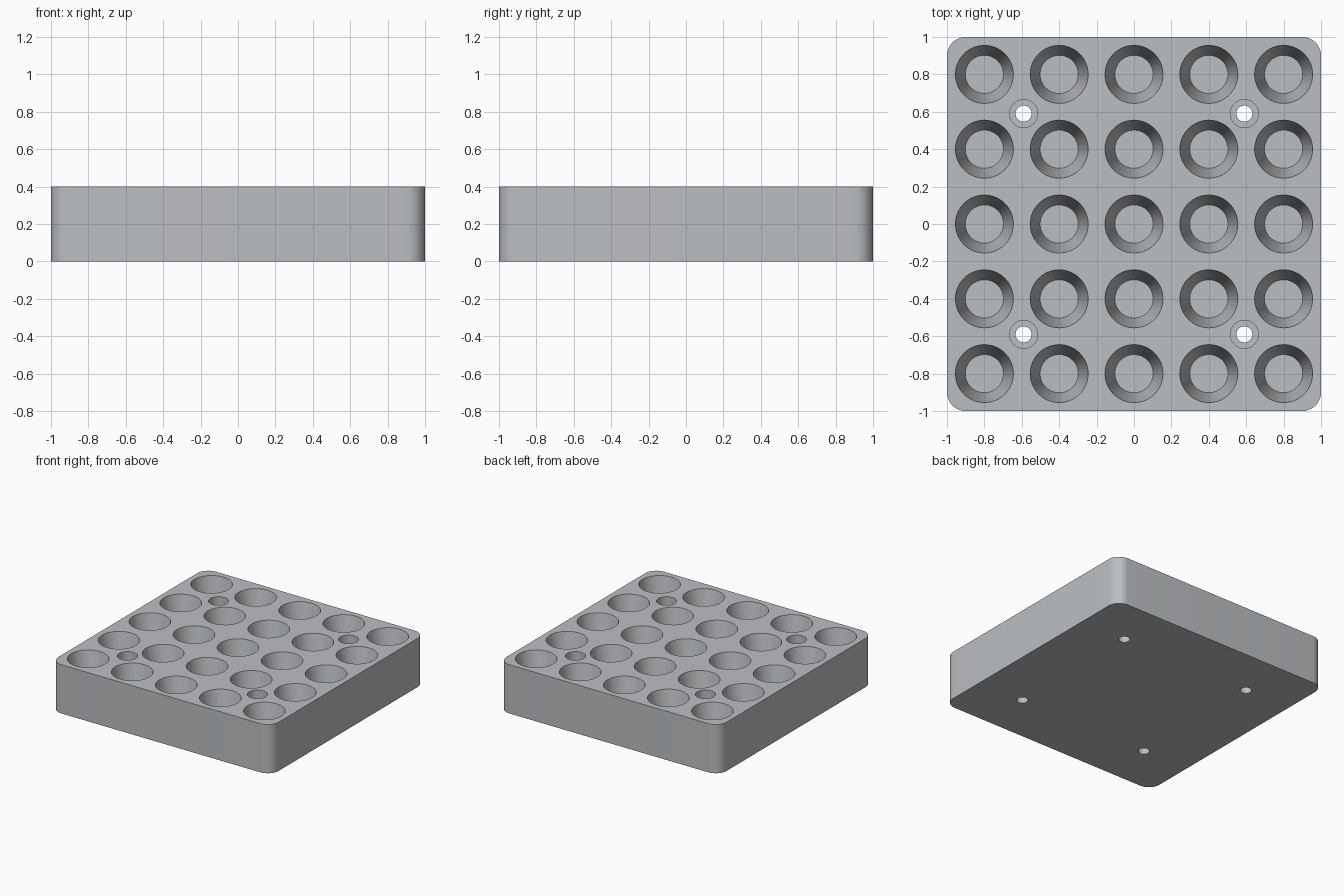
import bpy, bmesh, math
from mathutils import Matrix

if "Cube" in bpy.data.objects:
    bpy.data.objects.remove(bpy.data.objects["Cube"])

HEIGHT = 0.4
WELL_DEPTH = 0.3
SEGS = 64

metal = bpy.data.materials.new("light grey")
metal.diffuse_color = (0.5, 0.52, 0.54, 1)
metal.use_nodes = True
metal.node_tree.nodes["Principled BSDF"].inputs["Base Color"].default_value = metal.diffuse_color


def add_object(name, bm):
    bmesh.ops.recalc_face_normals(bm, faces=bm.faces)
    mesh = bpy.data.meshes.new(name)
    bm.to_mesh(mesh)
    bm.free()
    mesh.materials.append(metal)
    ob = bpy.data.objects.new(name, mesh)
    bpy.context.collection.objects.link(ob)
    return ob


def lathe(bm, x, y, profile):
    """Closed solid of stacked rings, profile = (radius, z) from bottom up."""
    rings = []
    for r, z in profile:
        rings.append([bm.verts.new((x + r * math.cos(2 * math.pi * i / SEGS),
                                    y + r * math.sin(2 * math.pi * i / SEGS), z))
                      for i in range(SEGS)])
    for a, b in zip(rings, rings[1:]):
        for i in range(SEGS):
            j = (i + 1) % SEGS
            bm.faces.new((a[i], a[j], b[j], b[i]))
    bm.faces.new(rings[0][::-1])
    bm.faces.new(rings[-1])


# Block with rounded vertical corners
bm = bmesh.new()
bmesh.ops.create_cube(bm, size=1, matrix=Matrix.Translation((0, 0, HEIGHT / 2))
                      @ Matrix.Diagonal((2, 2, HEIGHT, 1)))
corners = [e for e in bm.edges
           if abs(e.verts[0].co.z - e.verts[1].co.z) > 0.1]
bmesh.ops.bevel(bm, geom=corners, offset=0.1, segments=12, profile=0.5,
                affect='EDGES')
block = add_object("well_block", bm)

# Cutter: tapered wells on a 5 x 5 grid and four stepped screw holes
bm = bmesh.new()
slope = (0.155 - 0.102) / WELL_DEPTH
over = 0.05
for i in range(-2, 3):
    for j in range(-2, 3):
        lathe(bm, 0.4 * i, 0.4 * j,
              [(0.102, HEIGHT - WELL_DEPTH),
               (0.155 + slope * over, HEIGHT + over)])
for sx in (-1, 1):
    for sy in (-1, 1):
        lathe(bm, 0.59 * sx, 0.59 * sy,
              [(0.043, -over), (0.043, 0.2), (0.075, 0.2), (0.075, HEIGHT + over)])
cutter = add_object("hole_cutter", bm)

# Cut the holes and bake the result
mod = block.modifiers.new("holes", 'BOOLEAN')
mod.operation = 'DIFFERENCE'
mod.solver = 'EXACT'
mod.object = cutter
bpy.context.view_layer.objects.active = block
block.select_set(True)
cutter.select_set(False)
bpy.ops.object.modifier_apply(modifier=mod.name)
bpy.data.objects.remove(cutter)
bpy.ops.object.shade_smooth_by_angle(angle=math.radians(30))
